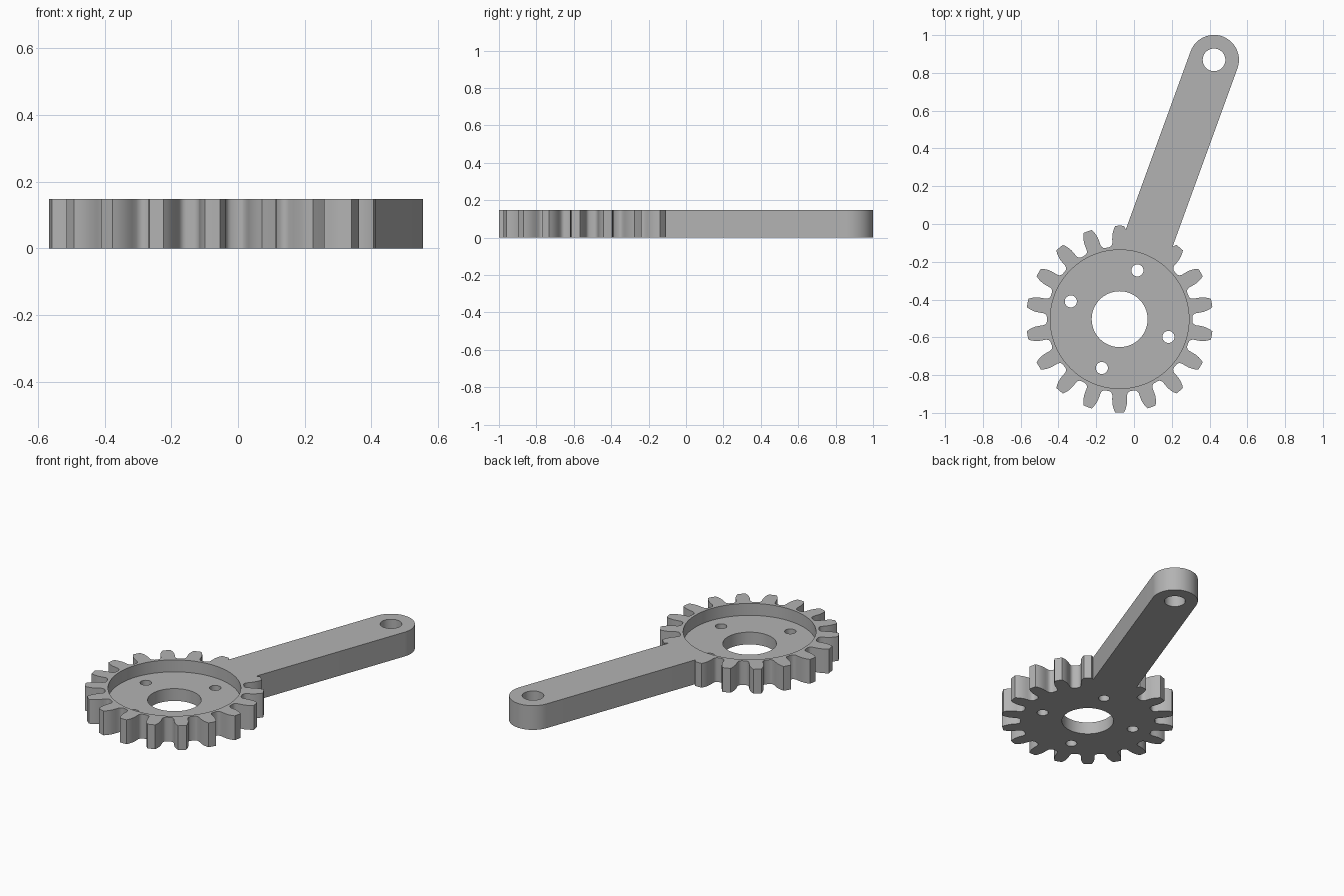
import bpy
import bmesh
from math import cos, sin, radians, pi
from mathutils import Vector

THICK = 0.148
FLOOR = 0.075
TEETH = 18
GEAR = Vector((-0.076, -0.504))
ARM_ANGLE = radians(70)
ARM_LENGTH = 1.461
ARM_RADIUS = 0.132

cube = bpy.data.objects.get("Cube")
if cube:
    bpy.data.objects.remove(cube, do_unlink=True)

steel = bpy.data.materials.new("grey_metal")
steel.use_nodes = True
GREY = (0.45, 0.45, 0.45, 1)
steel.diffuse_color = GREY
steel.node_tree.nodes["Principled BSDF"].inputs["Base Color"].default_value = GREY


def polar(radius, angle, centre=GEAR):
    return centre + Vector((cos(angle), sin(angle))) * radius


def prism(name, outline, bottom, top):
    """Extrude a flat outline between two heights."""
    bm = bmesh.new()
    face = bm.faces.new([bm.verts.new((p.x, p.y, bottom)) for p in outline])
    grown = bmesh.ops.extrude_face_region(bm, geom=[face])["geom"]
    verts = [g for g in grown if isinstance(g, bmesh.types.BMVert)]
    bmesh.ops.translate(bm, verts=verts, vec=(0, 0, top - bottom))
    bmesh.ops.recalc_face_normals(bm, faces=bm.faces)
    mesh = bpy.data.meshes.new(name)
    bm.to_mesh(mesh)
    bm.free()
    mesh.materials.append(steel)
    obj = bpy.data.objects.new(name, mesh)
    bpy.context.collection.objects.link(obj)
    return obj


def circle(centre, radius, sides):
    return [polar(radius, 2 * pi * i / sides, centre) for i in range(sides)]


def combine(target, other, operation):
    """Apply a boolean and discard the helper."""
    mod = target.modifiers.new(other.name, "BOOLEAN")
    mod.object = other
    mod.operation = operation
    mod.solver = "EXACT"
    bpy.context.view_layer.objects.active = target
    bpy.ops.object.modifier_apply(modifier=mod.name)
    bpy.data.objects.remove(other, do_unlink=True)


# Toothed wheel: half a tooth flank as (radius, degrees from tooth centre)
flank = [(0.385, 8.2), (0.388, 7.0), (0.394, 6.1), (0.405, 5.5), (0.425, 5.3),
         (0.4455, 5.0), (0.463, 4.4), (0.48, 3.6), (0.495, 2.6)]
tooth = [(r, -a) for r, a in flank] + [(0.495, 0)] + [(r, a) for r, a in reversed(flank)]
wheel = [polar(r, radians(90 + a) + 2 * pi * i / TEETH)
         for i in range(TEETH) for r, a in tooth]
crank = prism("toothed_crank", wheel, 0, THICK)

# Arm with a rounded end
arm_end = polar(ARM_LENGTH, ARM_ANGLE)
arm_start = polar(0.2, ARM_ANGLE)
side = Vector((sin(ARM_ANGLE), -cos(ARM_ANGLE))) * ARM_RADIUS
cap = [polar(ARM_RADIUS, ARM_ANGLE - pi / 2 + pi * i / 32, arm_end) for i in range(33)]
arm = prism("arm", [arm_start - side, arm_start + side] + cap, 0, THICK)
combine(crank, arm, "UNION")

# Round recess, centre bore, four bolt holes and the pivot hole
combine(crank, prism("recess", circle(GEAR, 0.367, 96), FLOOR, 0.3), "DIFFERENCE")
holes = [(GEAR, 0.148, 64), (arm_end, 0.06, 48)]
holes += [(polar(0.275, ARM_ANGLE + i * pi / 2), 0.032, 32) for i in range(4)]
for centre, radius, sides in holes:
    combine(crank, prism("bore", circle(centre, radius, sides), -0.1, 0.3), "DIFFERENCE")

# Smooth the curved walls, keeping crisp rims
bpy.ops.object.select_all(action="DESELECT")
crank.select_set(True)
bpy.context.view_layer.objects.active = crank
bpy.ops.object.shade_smooth_by_angle(angle=radians(30))
